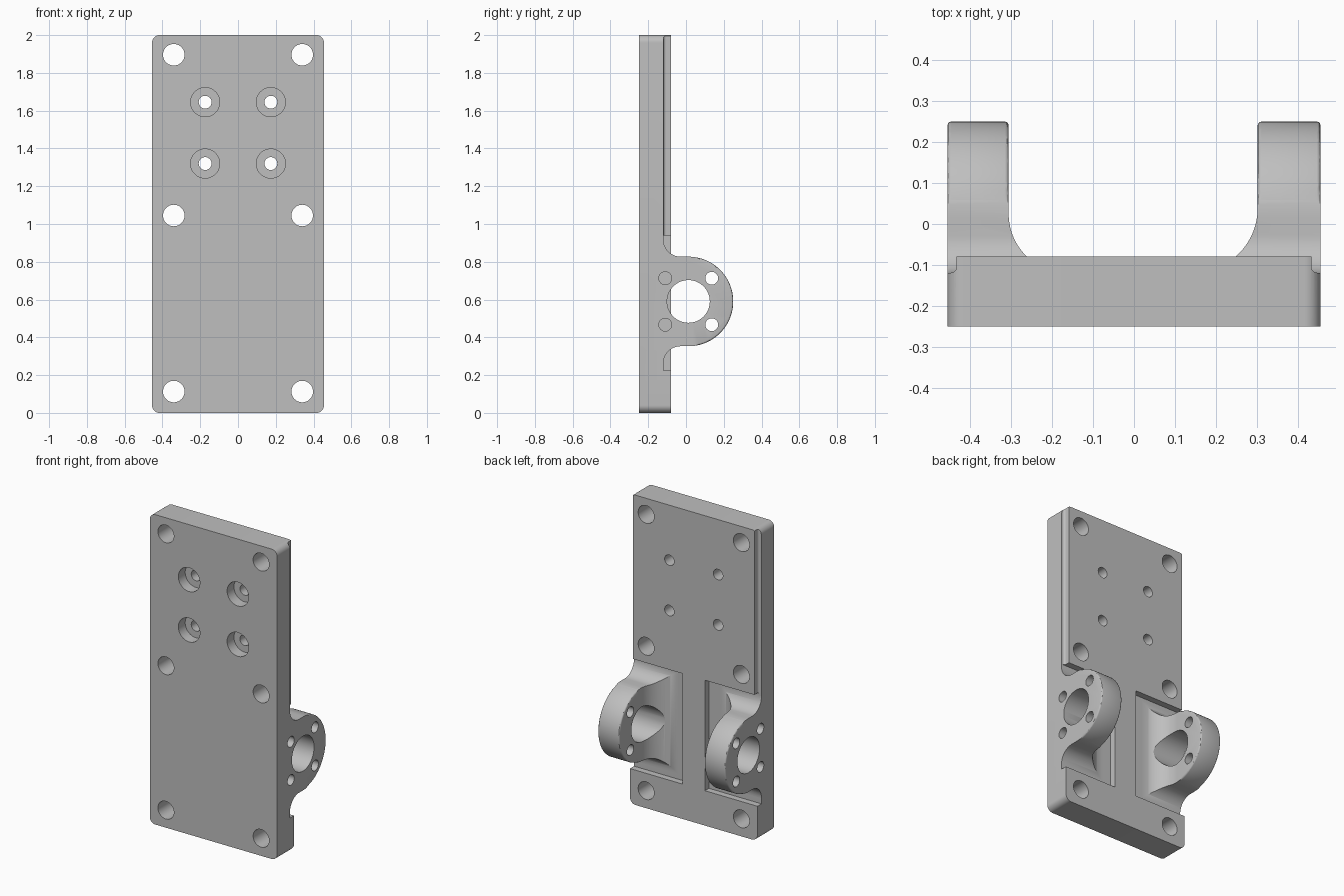
import bpy, bmesh
from math import cos, sin, pi, radians

default = bpy.data.objects.get("Cube")
if default:
    bpy.data.objects.remove(default, do_unlink=True)

grey = bpy.data.materials.new("machined grey")
grey.use_nodes = True
grey.diffuse_color = (0.52, 0.52, 0.52, 1)
grey.node_tree.nodes["Principled BSDF"].inputs["Base Color"].default_value = (0.52, 0.52, 0.52, 1)

HALF_W, FRONT, BACK, FLOOR = 0.455, -0.25, -0.079, -0.12
BORE_Y, BORE_Z = 0.013, 0.59


def arc(cx, cy, r, start, end, steps=24):
    angles = [radians(start + (end - start) * i / steps) for i in range(steps + 1)]
    return [(cx + r * cos(a), cy + r * sin(a)) for a in angles]


def circle(cx, cy, r, steps=64):
    return arc(cx, cy, r, 0, 360, steps)[:-1]


def prism(name, outline, axis, low, high):
    """Extrude a 2D outline along one axis; the other two axes keep their order."""
    def place(p, t):
        co = list(p)
        co.insert("xyz".index(axis), t)
        return co
    bm = bmesh.new()
    rings = [[bm.verts.new(place(p, t)) for p in outline] for t in (low, high)]
    bm.faces.new(rings[0])
    bm.faces.new(rings[1])
    n = len(outline)
    for i in range(n):
        j = (i + 1) % n
        bm.faces.new((rings[0][i], rings[0][j], rings[1][j], rings[1][i]))
    bmesh.ops.recalc_face_normals(bm, faces=bm.faces)
    mesh = bpy.data.meshes.new(name)
    bm.to_mesh(mesh)
    bm.free()
    mesh.materials.append(grey)
    obj = bpy.data.objects.new(name, mesh)
    bpy.context.collection.objects.link(obj)
    return obj


def combine(target, tool, operation="DIFFERENCE"):
    mod = target.modifiers.new("shape", "BOOLEAN")
    mod.operation, mod.solver, mod.object = operation, "EXACT", tool
    bpy.context.view_layer.objects.active = target
    bpy.ops.object.modifier_apply(modifier=mod.name)
    bpy.data.objects.remove(tool, do_unlink=True)


def rect(x0, x1, y0, y1):
    return [(x0, y0), (x1, y0), (x1, y1), (x0, y1)]


def side_prism(name, outline, s, inner, outer):
    return prism(name, outline, "x", min(s * inner, s * outer), max(s * inner, s * outer))


def screw_holes(target, s, ys):
    # the pair beside the plate is blind, the outer pair goes through
    for y in ys:
        inner = 0.33 if y < 0 else 0.1
        for dz in (-0.123, 0.123):
            combine(target, side_prism("drill", circle(y, BORE_Z + dz, 0.034, 40), s, inner, 0.6))


# Back plate with rounded corners
c, w = 0.04, HALF_W - 0.04
outline = (arc(w, 2 - c, c, 0, 90, 10) + arc(-w, 2 - c, c, 90, 180, 10)
           + arc(-w, c, c, 180, 270, 10) + arc(w, c, c, 270, 360, 10))
plate = prism("mounting_plate", outline, "y", FRONT, BACK)

for s in (-1, 1):
    # Pocket around each lug, and the stepped rear edge above it
    pocket = [(s * x, y) for x, y in rect(0.08, 0.6, FLOOR, 0.1)]
    combine(plate, prism("pocket_cutter", pocket, "z", 0.225, 0.938))
    step = [(0.433, 0.1)] + arc(0.447, -0.105, 0.014, 180, 270, 6) + [(0.6, -0.119), (0.6, 0.1)]
    combine(plate, prism("step_cutter", [(s * x, y) for x, y in step], "z", 0.92, 2.1))
    # Corner and middle mounting holes
    for z in (0.113, 1.045, 1.896):
        combine(plate, prism("drill", circle(s * 0.34, z, 0.057), "y", -0.4, 0.1))
    # Counterbored holes
    for z in (1.32, 1.645):
        combine(plate, prism("counterbore", circle(s * 0.174, z, 0.077), "y", -0.4, FRONT + 0.07))
        combine(plate, prism("drill", circle(s * 0.174, z, 0.034, 40), "y", -0.3, 0.1))
    screw_holes(plate, s, (BORE_Y - 0.123,))


def make_lug(name, s, inner, fillet):
    # Plan shape: wall flaring into the pocket floor
    plan = (arc(inner - fillet, FLOOR + fillet, fillet, 270, 360)
            + [(inner, 0.4), (HALF_W, 0.4), (HALF_W, FLOOR)])
    lug = prism(name, [(s * x, y) for x, y in plan], "z", 0.1, 1.1)
    # Side shape: round eye with fillets above and below
    r, f = 0.237, 0.092
    side = ([(-0.16, BORE_Z - r - f)]
            + arc(FLOOR + f, BORE_Z - r - f, f, 180, 90, 16)
            + arc(BORE_Y, BORE_Z, r, -90, 90, 64)
            + arc(FLOOR + f, BORE_Z + r + f, f, 270, 180, 16)
            + [(-0.16, BORE_Z + r + f)])
    combine(lug, side_prism("side_shape", side, s, 0.02, 0.6), "INTERSECT")
    # Softened rims
    bm = bmesh.new()
    bm.from_mesh(lug.data)
    rims = [e for e in bm.edges if any(
        all(abs(abs(v.co.x) - x) < 1e-4 and v.co.y > 0.05 for v in e.verts)
        for x in (inner, HALF_W))]
    bmesh.ops.bevel(bm, geom=rims, offset=0.009, segments=3, profile=0.5, affect="EDGES")
    bm.to_mesh(lug.data)
    bm.free()
    # Bearing bore and screw holes
    combine(lug, side_prism("bore", circle(BORE_Y, BORE_Z, 0.113), s, 0.05, 0.6))
    screw_holes(lug, s, (BORE_Y - 0.123, BORE_Y + 0.123))
    return lug


parts = [plate, make_lug("left_lug", 1, 0.302, 0.16), make_lug("right_lug", -1, 0.306, 0.145)]

bpy.ops.object.select_all(action="DESELECT")
for part in parts:
    part.select_set(True)
bpy.context.view_layer.objects.active = plate
bpy.ops.object.shade_smooth_by_angle(angle=radians(30))
